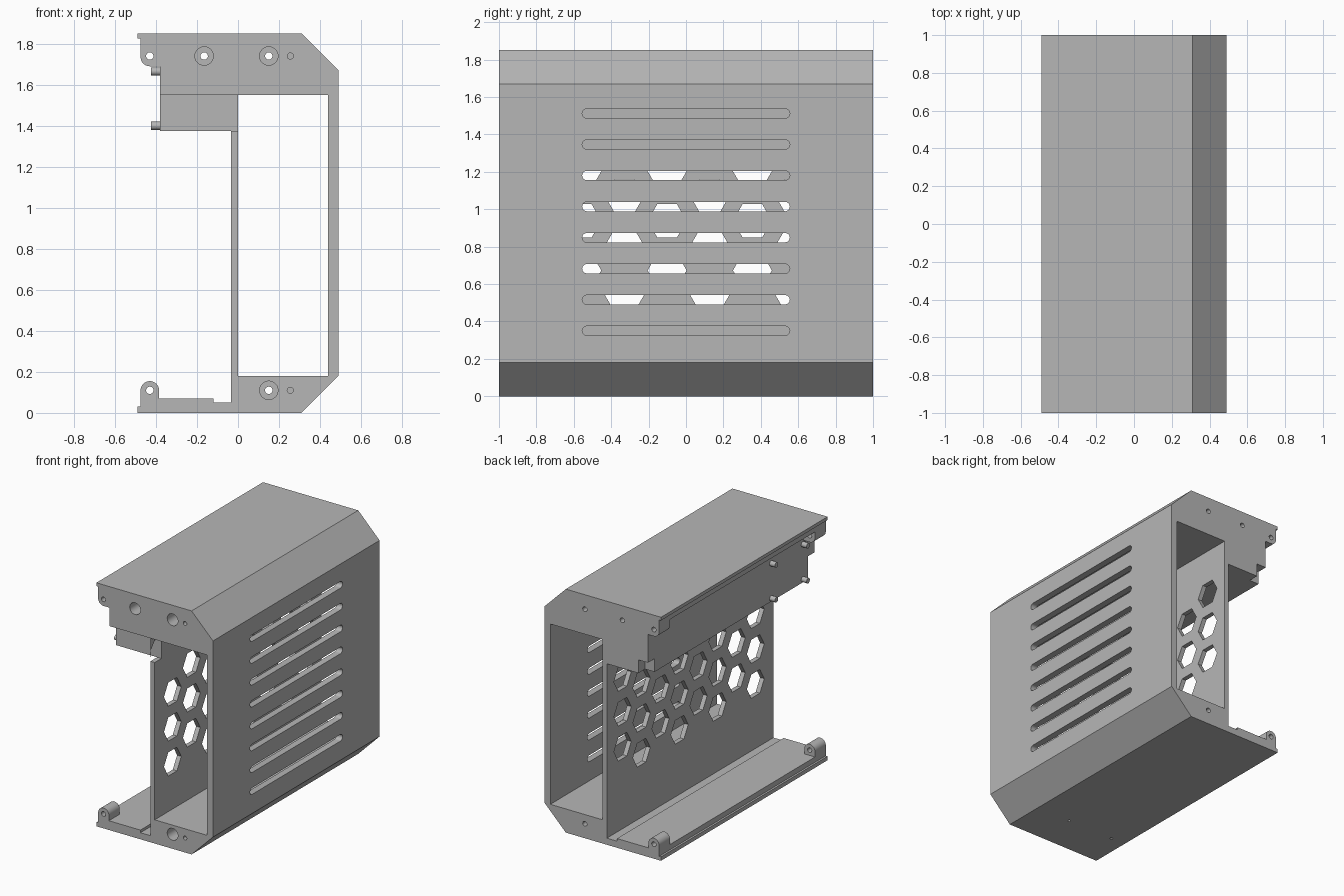
import bpy, bmesh
from math import cos, sin, pi
from mathutils import Vector

if "Cube" in bpy.data.objects:
    bpy.data.objects.remove(bpy.data.objects["Cube"])

grey = bpy.data.materials.new("plain_grey")
grey.use_nodes = True
GREY = (0.47, 0.47, 0.47, 1)
grey.diffuse_color = GREY
grey.node_tree.nodes["Principled BSDF"].inputs["Base Color"].default_value = GREY


def prism(bm, pts, axis, a, b):
    """Extrude a flat outline along an axis from a to b."""
    place = {
        "x": lambda p, t: (t, p[0], p[1]),
        "y": lambda p, t: (p[0], t, p[1]),
        "z": lambda p, t: (p[0], p[1], t),
    }[axis]
    face = bm.faces.new([bm.verts.new(place(p, a)) for p in pts])
    shift = Vector(place((0, 0), b - a))
    ext = bmesh.ops.extrude_face_region(bm, geom=[face], use_keep_orig=True)
    moved = [g for g in ext["geom"] if isinstance(g, bmesh.types.BMVert)]
    bmesh.ops.translate(bm, verts=moved, vec=shift)


def arc(u, v, r, start=0, end=2 * pi, n=24):
    closed = end - start > 6
    count = n if closed else n + 1
    return [(u + r * cos(start + (end - start) * i / n),
             v + r * sin(start + (end - start) * i / n)) for i in range(count)]


def box(u0, u1, v0, v1):
    return [(u0, v0), (u1, v0), (u1, v1), (u0, v1)]


def make(name, shapes):
    bm = bmesh.new()
    for s in shapes:
        prism(bm, *s)
    bmesh.ops.recalc_face_normals(bm, faces=bm.faces)
    me = bpy.data.meshes.new(name)
    bm.to_mesh(me)
    bm.free()
    me.materials.append(grey)
    ob = bpy.data.objects.new(name, me)
    bpy.context.collection.objects.link(ob)
    return ob


def cut(ob, shapes):
    """Subtract the shapes and bake the result into the mesh."""
    cutter = make("cutter", shapes)
    cutter.hide_render = True
    mod = ob.modifiers.new("cut", "BOOLEAN")
    mod.operation, mod.solver, mod.object = "DIFFERENCE", "EXACT", cutter
    dg = bpy.context.evaluated_depsgraph_get()
    dg.update()
    baked = bpy.data.meshes.new_from_object(ob.evaluated_get(dg))
    ob.modifiers.clear()
    ob.data = baked
    bpy.data.objects.remove(cutter)


def smooth(ob):
    bpy.ops.object.select_all(action="DESELECT")
    ob.select_set(True)
    bpy.context.view_layer.objects.active = ob
    bpy.ops.object.shade_smooth_by_angle(angle=pi / 6)


# Housing: chamfered section with a tray, a thin inner wall and an upper block
section = [(-.49, 1.85), (.31, 1.85), (.49, 1.67), (.49, .18), (.31, 0),
           (-.49, 0), (-.49, .03), (-.475, .03), (-.475, .07), (-.12, .07),
           (-.12, .05), (-.035, .05), (-.035, 1.375), (-.38, 1.375),
           (-.38, 1.78), (-.475, 1.78), (-.475, 1.825), (-.49, 1.825)]
housing = make("housing", [(section, "y", -1, 1)])

# Open bay through the housing
cut(housing, [(box(0, .44, .18, 1.55), "y", -1.1, 1.1)])

# Recess under the front plate and notch at the back corner of the block
cut(housing, [(box(-.5, -.035, 1.3, 1.55), "y", -1.1, -.92),
              (box(-.035, .01, 1.375, 1.55), "y", -1.1, -.92),
              (box(-.5, -.3, 1.3, 1.475), "y", .92, 1.1)])

# Rounded vent slots in the outer wall
slots = []
for i in range(8):
    z = .35 + i * .166
    outline = arc(.53, z, .025, -pi / 2, pi / 2, 10) + arc(-.53, z, .025, pi / 2, 1.5 * pi, 10)
    slots.append((outline, "x", .42, .52))
cut(housing, slots)

# Staggered hexagon vents in the inner wall
vents = []
for col in range(8):
    for row in range(3):
        y = -.785 + col * .228
        z = .54 + row * .265 + (col % 2) * .133
        vents.append((arc(y, z, .104, n=6), "x", -.06, .02))
cut(housing, vents)

# Long screw holes, then their front counterbores, pilot holes and base holes
screws = [(-.165, 1.74), (.15, 1.74), (.15, .11)]
cut(housing, [(arc(x, z, .018), "y", -1.1, 1.1) for x, z in screws])
cut(housing, [(arc(x, z, .045), "y", -1.1, -.9) for x, z in screws]
    + [(arc(.255, z, .015), "y", -1.1, -.9) for z in (.11, 1.74)]
    + [(arc(x, -.69, .01), "z", -.1, .04) for x in (.02, -.37)])
smooth(housing)

# Screw lugs at both ends of the top and the tray
top_lug = [(-.38, 1.78), (-.475, 1.78)] + arc(-.43, 1.735, .045, pi, 1.5 * pi, 10) [1:] + [(-.38, 1.69)]
low_lug = [(-.475, .07), (-.385, .07)] + arc(-.43, .11, .045, 0, pi, 16)
for end, a, b in (("front", -1, -.87), ("back", .87, 1)):
    for level, outline, z in (("top", top_lug, 1.74), ("bottom", low_lug, .11)):
        lug = make(f"{end}_{level}_lug", [(outline, "y", a, b)])
        cut(lug, [(arc(-.43, z, .018), "y", a - .1, b + .1)])
        smooth(lug)

# Mounting pegs on the side of the block
for i, y in enumerate((-.86, -.48)):
    for level, z in (("lower", 1.4), ("upper", 1.665)):
        peg = make(f"{level}_peg_{i + 1}", [(arc(y, z, .02), "x", -.425, -.37)])
        smooth(peg)
